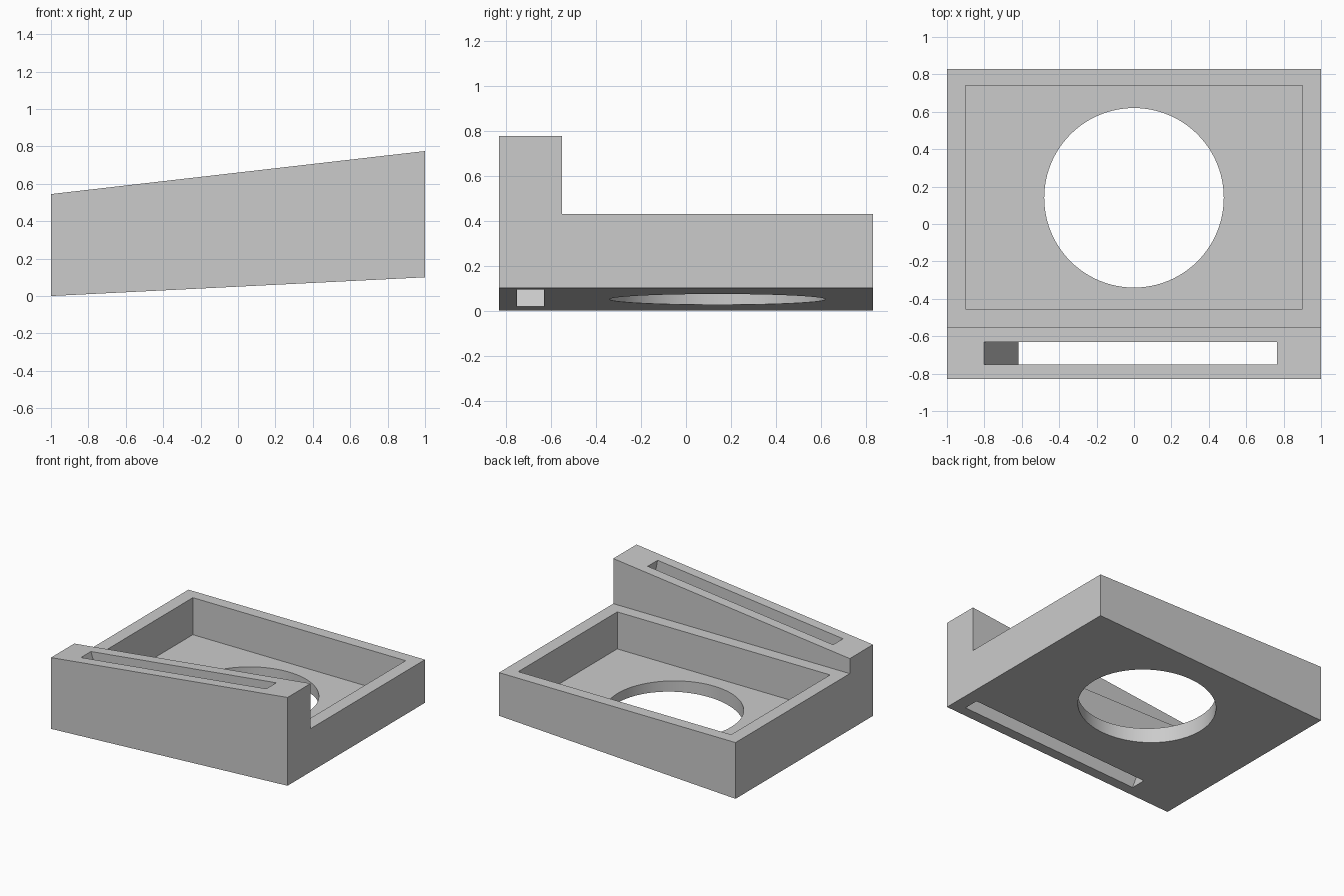
import bpy
import bmesh
import math

# Remove only the default cube
default = bpy.data.objects.get("Cube")
if default:
    bpy.data.objects.remove(default, do_unlink=True)

grey = bpy.data.materials.new("plain grey")
grey.use_nodes = True
COLOUR = (0.6, 0.6, 0.6, 1.0)
grey.diffuse_color = COLOUR
grey.node_tree.nodes["Principled BSDF"].inputs["Base Color"].default_value = COLOUR


def prism(name, outline, start, offset):
    """Extrude a closed outline of 3D points along an offset vector."""
    mesh = bpy.data.meshes.new(name)
    bm = bmesh.new()
    face = bm.faces.new([bm.verts.new([p + s for p, s in zip(pt, start)]) for pt in outline])
    ext = bmesh.ops.extrude_face_region(bm, geom=[face])
    moved = [v for v in ext["geom"] if isinstance(v, bmesh.types.BMVert)]
    bmesh.ops.translate(bm, verts=moved, vec=offset)
    bmesh.ops.recalc_face_normals(bm, faces=bm.faces[:])
    bm.to_mesh(mesh)
    bm.free()
    mesh.materials.append(grey)
    obj = bpy.data.objects.new(name, mesh)
    bpy.context.collection.objects.link(obj)
    return obj


def side_prism(name, profile, y0, y1):
    """Prism from an x-z profile, running from y0 to y1."""
    return prism(name, [(x, 0, z) for x, z in profile], (0, y0, 0), (0, y1 - y0, 0))


def block(name, x0, x1, y0, y1, z0, z1):
    return side_prism(name, [(x0, z0), (x1, z0), (x1, z1), (x0, z1)], y0, y1)


# Wedge body: sloped underside and sloped front rail top
body = side_prism("tray_body", [(-1, 0), (1, 0.1), (1, 0.775), (-1, 0.545)], -0.83, 0.83)

# Level step behind the front rail
step = block("step_cutter", -2, 2, -0.55, 2, 0.43, 2)

# Rectangular pocket with a level floor
pocket = block("pocket_cutter", -0.9, 0.9, -0.455, 0.74, 0.147, 1)

# Round opening through the floor
SIDES = 96
ring = [(0.48 * math.cos(a), 0.48 * math.sin(a), 0)
        for a in (2 * math.pi * i / SIDES for i in range(SIDES))]
opening = prism("opening_cutter", ring, (0, 0.14, -0.5), (0, 0, 0.8))


# Long slot through the rail, with leaning ends
def extend(low, high, z):
    t = (z - low[1]) / (high[1] - low[1])
    return (low[0] + t * (high[0] - low[0]), z)


left_end = ((-0.617, 0.019), (-0.803, 0.568))
right_end = ((0.9, 0.095), (0.765, 0.748))
slot = side_prism("slot_cutter", [extend(*left_end, -0.2), extend(*right_end, -0.2),
                                  extend(*right_end, 1), extend(*left_end, 1)], -0.75, -0.63)

# Apply every cut, then discard the cutters
bpy.context.view_layer.objects.active = body
for cutter in (step, pocket, opening, slot):
    cutter.hide_render = True
    cut = body.modifiers.new(cutter.name, "BOOLEAN")
    cut.operation = "DIFFERENCE"
    cut.solver = "EXACT"
    cut.object = cutter
    bpy.ops.object.modifier_apply(modifier=cut.name)
    bpy.data.objects.remove(cutter, do_unlink=True)

# Smooth round opening, crisp edges elsewhere
bpy.ops.object.select_all(action="DESELECT")
body.select_set(True)
bpy.ops.object.shade_smooth_by_angle(angle=math.radians(30))
